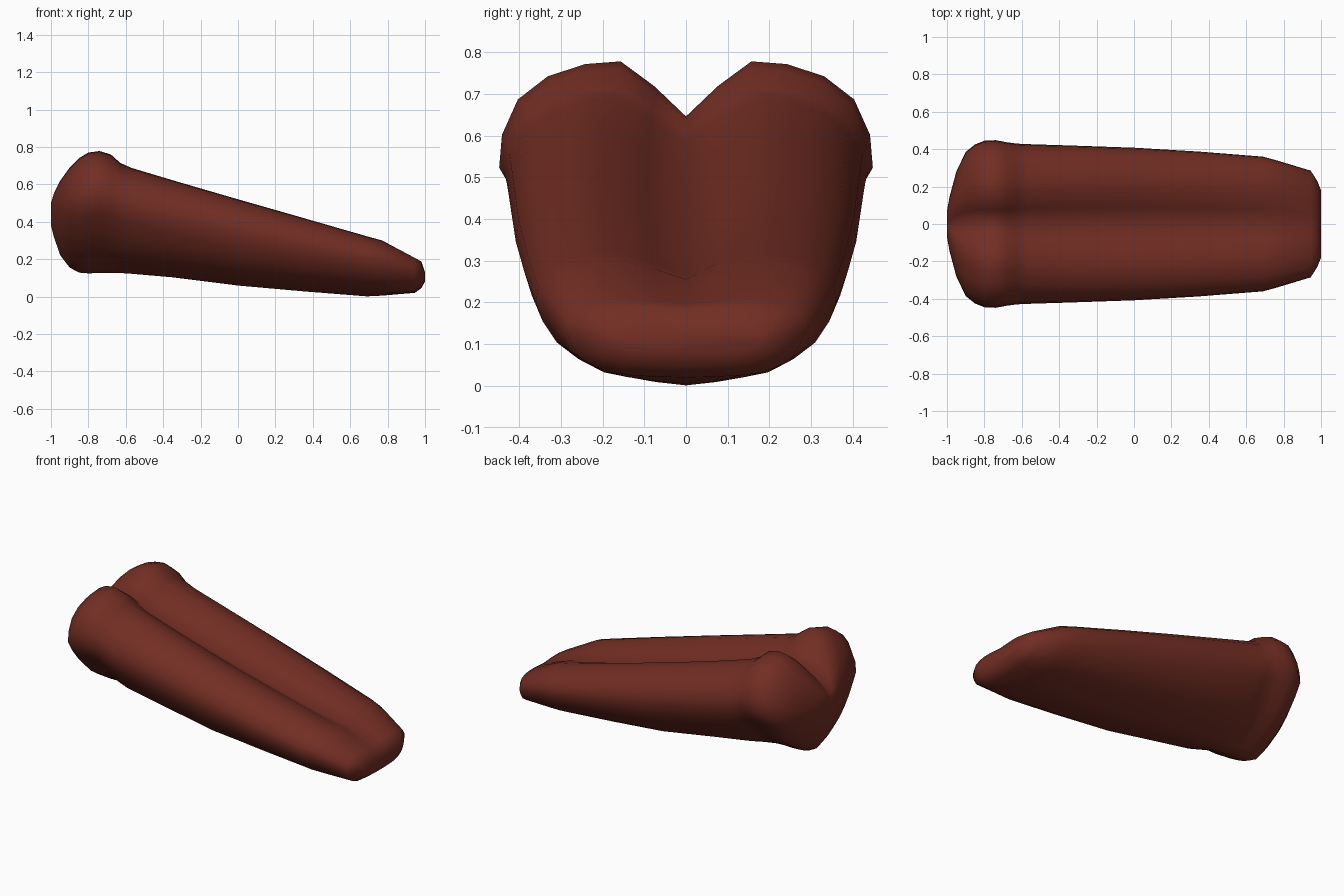
import bpy, bmesh

# Single reddish brown colour
brown = bpy.data.materials.new("reddish_brown")
brown.diffuse_color = (0.168, 0.027, 0.017, 1)

# Half cross-sections: fraction of half width, fraction of height
mid_half = [(0, 0), (0.20, 0.025), (0.40, 0.065), (0.56, 0.105), (0.72, 0.20), (0.86, 0.32),
            (0.955, 0.48), (1.0, 0.62), (0.985, 0.74), (0.91, 0.86), (0.78, 0.945),
            (0.63, 0.99), (0.47, 1.0), (0.22, 0.93), (0, 0.80)]
head_half = [(0, 0), (0.12, 0.03), (0.25, 0.08), (0.38, 0.135), (0.54, 0.21), (0.72, 0.33),
             (0.89, 0.48), (1.0, 0.61), (0.985, 0.73), (0.90, 0.86), (0.74, 0.945),
             (0.54, 0.99), (0.35, 1.0), (0.17, 0.93), (0, 0.80)]
tip_half = [(0, 0), (0.24, 0), (0.48, 0.01), (0.66, 0.04), (0.80, 0.12), (0.91, 0.24),
            (0.97, 0.42), (1, 0.57), (1, 0.70), (0.95, 0.85), (0.82, 0.95),
            (0.64, 1), (0.42, 1), (0.2, 1), (0, 1)]

# Stations along the length:
# x, half width, bottom z, top z, groove depth, blend (below 0 head, above 0 tip)
stations = [
    (-1.00, 0.07, 0.38, 0.50, 0.01, -0.5), (-0.985, 0.15, 0.32, 0.55, 0.03, -0.7),
    (-0.95, 0.28, 0.22, 0.62, 0.06, -1), (-0.90, 0.385, 0.155, 0.69, 0.10, -1),
    (-0.85, 0.425, 0.128, 0.74, 0.125, -1), (-0.80, 0.445, 0.124, 0.77, 0.13, -1),
    (-0.74, 0.448, 0.126, 0.778, 0.132, -1), (-0.68, 0.437, 0.127, 0.76, 0.125, -0.9),
    (-0.63, 0.43, 0.126, 0.715, 0.11, -0.7), (-0.57, 0.427, 0.122, 0.688, 0.105, -0.5),
    (-0.35, 0.42, 0.103, 0.622, 0.105, -0.25), (0.0, 0.408, 0.059, 0.52, 0.10, 0),
    (0.35, 0.387, 0.028, 0.42, 0.085, 0), (0.69, 0.36, 0.001, 0.322, 0.06, 0),
    (0.77, 0.338, 0.005, 0.300, 0.045, 0.2), (0.945, 0.285, 0.02, 0.207, 0.012, 0.7),
    (0.98, 0.23, 0.045, 0.188, 0.006, 0.8), (1.00, 0.18, 0.08, 0.13, 0.002, 0.8),
]


def ring(x, w, zb, zt, groove, blend):
    """Closed grooved section at one station."""
    other = head_half if blend < 0 else tip_half
    k = abs(blend)
    side = []
    for (y, z), (y2, z2) in zip(mid_half, other):
        side.append((x, (y + (y2 - y) * k) * w, zb + (z + (z2 - z) * k) * (zt - zb)))
    # rounded groove at the centre of the top
    side[-1] = (x, 0, zt - groove)
    side[-2] = (x, side[-2][1], zt - groove * 0.45)
    return side + [(a, -b, c) for a, b, c in side[-2:0:-1]]


# Grooved body with a swollen head, lofted through all stations
bm = bmesh.new()
rings = [[bm.verts.new(p) for p in ring(*s)] for s in stations]
n = len(rings[0])
for a, b in zip(rings, rings[1:]):
    for i in range(n):
        j = (i + 1) % n
        bm.faces.new((a[i], a[j], b[j], b[i]))
bm.faces.new(rings[0])
bm.faces.new(rings[-1])
bmesh.ops.recalc_face_normals(bm, faces=bm.faces)
mesh = bpy.data.meshes.new("grooved_body")
bm.to_mesh(mesh)
bm.free()
body = bpy.data.objects.new("grooved_body", mesh)
bpy.context.collection.objects.link(body)
mesh.materials.append(brown)

# Soft shading over the whole body, including the groove
bpy.context.view_layer.objects.active = body
body.select_set(True)
bpy.ops.object.shade_smooth_by_angle(angle=1.6)
